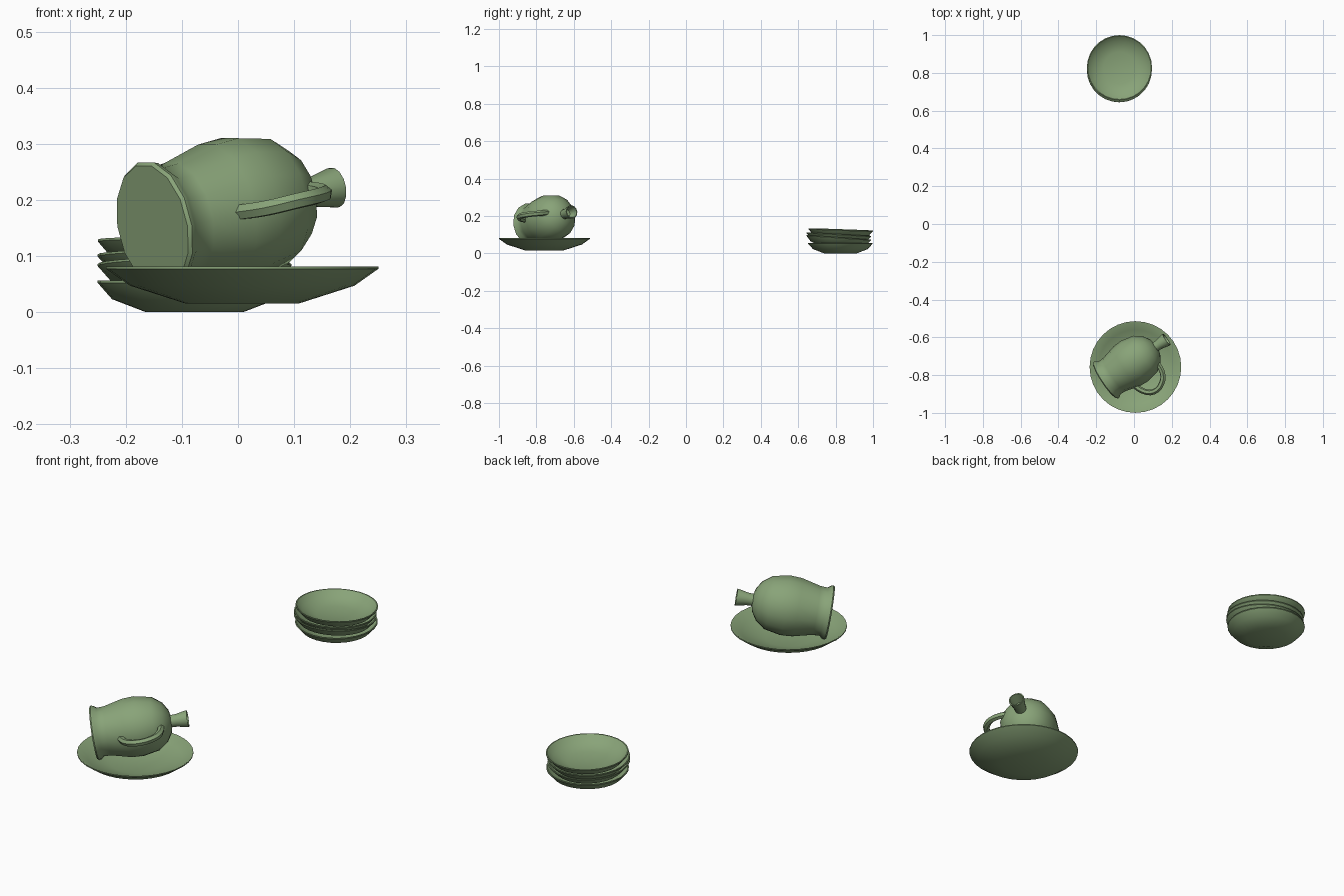
import bpy, bmesh, math
from mathutils import Vector, Matrix

cube = bpy.data.objects.get("Cube")
if cube:
    bpy.data.objects.remove(cube)

green = bpy.data.materials.new("sage_green_glaze")
green.use_nodes = True
colour = (0.25, 0.37, 0.19, 1)
green.diffuse_color = colour
green.node_tree.nodes["Principled BSDF"].inputs["Base Color"].default_value = colour


def finish(obj, angle):
    obj.data.materials.append(green)
    bpy.ops.object.select_all(action="DESELECT")
    obj.select_set(True)
    bpy.context.view_layer.objects.active = obj
    bpy.ops.object.shade_smooth_by_angle(angle=math.radians(angle))


def lathe(name, profile, sides, matrix, angle=40):
    """Spin (radius, height) points about z; a zero radius closes the end."""
    bm = bmesh.new()
    verts = [bm.verts.new((r, 0, z)) for r, z in profile]
    edges = [bm.edges.new(pair) for pair in zip(verts, verts[1:])]
    bmesh.ops.spin(bm, geom=verts + edges, cent=(0, 0, 0), axis=(0, 0, 1),
                   angle=math.tau, steps=sides, use_merge=False)
    bmesh.ops.remove_doubles(bm, verts=bm.verts, dist=0.0005)
    bmesh.ops.recalc_face_normals(bm, faces=bm.faces)
    mesh = bpy.data.meshes.new(name)
    bm.to_mesh(mesh)
    bm.free()
    obj = bpy.data.objects.new(name, mesh)
    bpy.context.collection.objects.link(obj)
    obj.matrix_world = matrix
    finish(obj, angle)
    return obj


# Serving plate under the jug
plate = [(0, 0), (0.1, 0), (0.2, 0.032), (0.2425, 0.062), (0.2425, 0.066),
         (0.238, 0.066), (0.197, 0.04), (0.1, 0.014), (0, 0.012)]
lathe("serving_plate", plate, 32, Matrix.Translation((0.0075, -0.757, 0.015)))

# Stack of small dishes: y shift, base height, tilt about x and y in degrees
dish = [(0, 0), (0.087, 0), (0.147, 0.023), (0.1725, 0.052), (0.1725, 0.056),
        (0.168, 0.056), (0.143, 0.031), (0.085, 0.013), (0, 0.011)]
stack = [(0.003, 0, 0, 0), (-0.01, 0.03, -4, 0), (-0.008, 0.047, -3, 0),
         (0.003, 0.072, -2, 0.5)]
for i, (shift, height, tilt_x, tilt_y) in enumerate(stack):
    place = (Matrix.Translation((-0.0775, 0.8225 + shift, height))
             @ Matrix.Rotation(math.radians(tilt_x), 4, "X")
             @ Matrix.Rotation(math.radians(tilt_y), 4, "Y"))
    lathe(f"small_dish_{i + 1}", dish, 28, place)

# Jug lying on its side: flared foot, barrel body, narrow neck with open mouth
turn, rise = math.radians(34), math.radians(10)
axis = Vector((math.cos(turn) * math.cos(rise),
               math.sin(turn) * math.cos(rise), math.sin(rise)))
jug_place = (Matrix.Translation((-0.1525, -0.83, 0.153))
             @ axis.to_track_quat("Z", "Y").to_matrix().to_4x4())
jug = [(0, 0), (0.112, 0), (0.117, 0.006), (0.115, 0.014), (0.104, 0.028),
       (0.106, 0.06), (0.126, 0.14), (0.129, 0.19), (0.115, 0.26),
       (0.085, 0.3), (0.05, 0.322), (0.026, 0.328), (0.027, 0.35),
       (0.036, 0.393), (0.036, 0.398), (0.031, 0.398), (0.02, 0.35), (0, 0.345)]
lathe("jug", jug, 14, jug_place, 50)

# Looped jug handle
path = [(-0.005, -0.85, 0.177), (0.05, -0.885, 0.185), (0.105, -0.888, 0.198),
        (0.146, -0.845, 0.208), (0.15, -0.785, 0.214), (0.105, -0.715, 0.22)]
curve = bpy.data.curves.new("jug_handle", "CURVE")
curve.dimensions = "3D"
curve.bevel_depth = 0.015
curve.bevel_resolution = 1
curve.resolution_u = 3
curve.use_fill_caps = True
spline = curve.splines.new("BEZIER")
spline.bezier_points.add(len(path) - 1)
for point, co in zip(spline.bezier_points, path):
    point.co = co
    point.handle_left_type = point.handle_right_type = "AUTO"
handle = bpy.data.objects.new("jug_handle", curve)
bpy.context.collection.objects.link(handle)
bpy.ops.object.select_all(action="DESELECT")
handle.select_set(True)
bpy.context.view_layer.objects.active = handle
bpy.ops.object.convert(target="MESH")
finish(bpy.context.view_layer.objects.active, 50)
